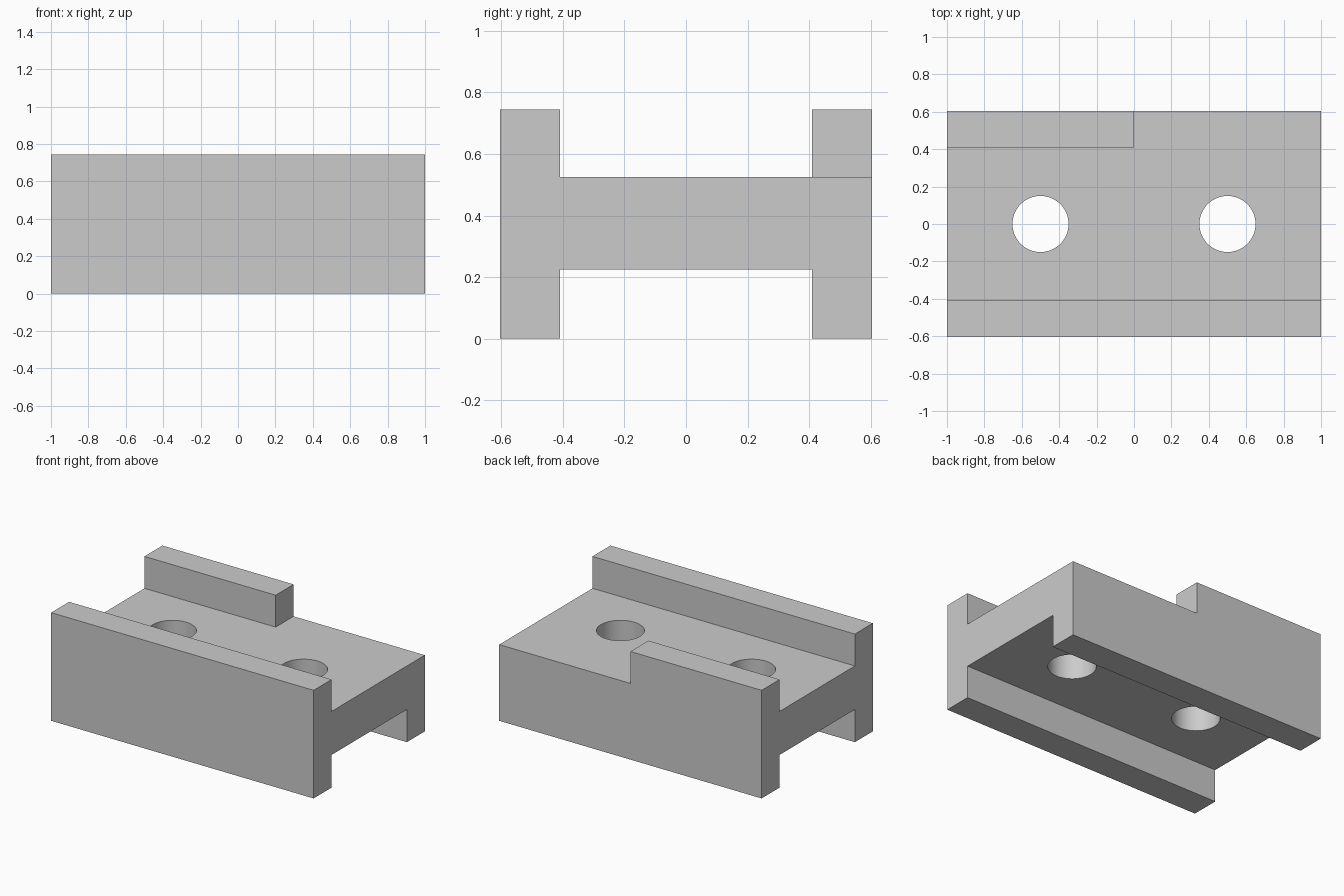
import bpy
import bmesh
import math

cube = bpy.data.objects.get("Cube")
if cube:
    bpy.data.objects.remove(cube, do_unlink=True)

HALF_LEN, HALF_WID, INNER = 1.0, 0.605, 0.41
HEIGHT, WEB_LOW, WEB_TOP = 0.745, 0.225, 0.525
HOLE_R, HOLE_X = 0.15, 0.5

grey = bpy.data.materials.new("plain grey")
grey.use_nodes = True
colour = (0.6, 0.6, 0.6, 1)
grey.diffuse_color = colour
grey.node_tree.nodes["Principled BSDF"].inputs["Base Color"].default_value = colour


def prism(name, profile, x0, x1):
    """Extrude a (y, z) outline along x."""
    bm = bmesh.new()
    face = bm.faces.new([bm.verts.new((x0, y, z)) for y, z in profile])
    new = bmesh.ops.extrude_face_region(bm, geom=[face])["geom"]
    moved = [v for v in new if isinstance(v, bmesh.types.BMVert)]
    bmesh.ops.translate(bm, verts=moved, vec=(x1 - x0, 0, 0))
    bmesh.ops.recalc_face_normals(bm, faces=bm.faces)
    mesh = bpy.data.meshes.new(name)
    bm.to_mesh(mesh)
    bm.free()
    obj = bpy.data.objects.new(name, mesh)
    mesh.materials.append(grey)
    bpy.context.collection.objects.link(obj)
    return obj


def cut(body, cutter):
    mod = body.modifiers.new("cut", 'BOOLEAN')
    mod.operation = 'DIFFERENCE'
    mod.solver = 'EXACT'
    mod.object = cutter
    bpy.ops.object.select_all(action='DESELECT')
    bpy.context.view_layer.objects.active = body
    body.select_set(True)
    bpy.ops.object.modifier_apply(modifier=mod.name)
    bpy.data.objects.remove(cutter, do_unlink=True)


# H-section block
right = [(HALF_WID, 0), (HALF_WID, HEIGHT), (INNER, HEIGHT), (INNER, WEB_TOP)]
left = [(-y, z) for y, z in reversed(right)]
under = [(-INNER, 0), (-INNER, WEB_LOW), (INNER, WEB_LOW), (INNER, 0)]
block = prism("rail_block", right + left + under, -HALF_LEN, HALF_LEN)

# Rear lip removed over the left half
lo, hi = INNER - 0.1, HALF_WID + 0.1
cut(block, prism("lip_cutter", [(lo, WEB_TOP), (hi, WEB_TOP), (hi, 1), (lo, 1)],
                 0, HALF_LEN + 0.1))

# Two bolt holes through the web
for x in (-HOLE_X, HOLE_X):
    bpy.ops.mesh.primitive_cylinder_add(vertices=64, radius=HOLE_R, depth=2,
                                        location=(x, 0, WEB_LOW))
    drill = bpy.context.object
    drill.name = "hole_cutter"
    drill.data.materials.append(grey)
    cut(block, drill)

# Merge coplanar faces and smooth the hole walls
bm = bmesh.new()
bm.from_mesh(block.data)
bmesh.ops.dissolve_limit(bm, angle_limit=math.radians(1),
                         verts=bm.verts, edges=bm.edges)
bm.to_mesh(block.data)
bm.free()
bpy.ops.object.select_all(action='DESELECT')
block.select_set(True)
bpy.context.view_layer.objects.active = block
bpy.ops.object.shade_smooth_by_angle(angle=math.radians(30))
